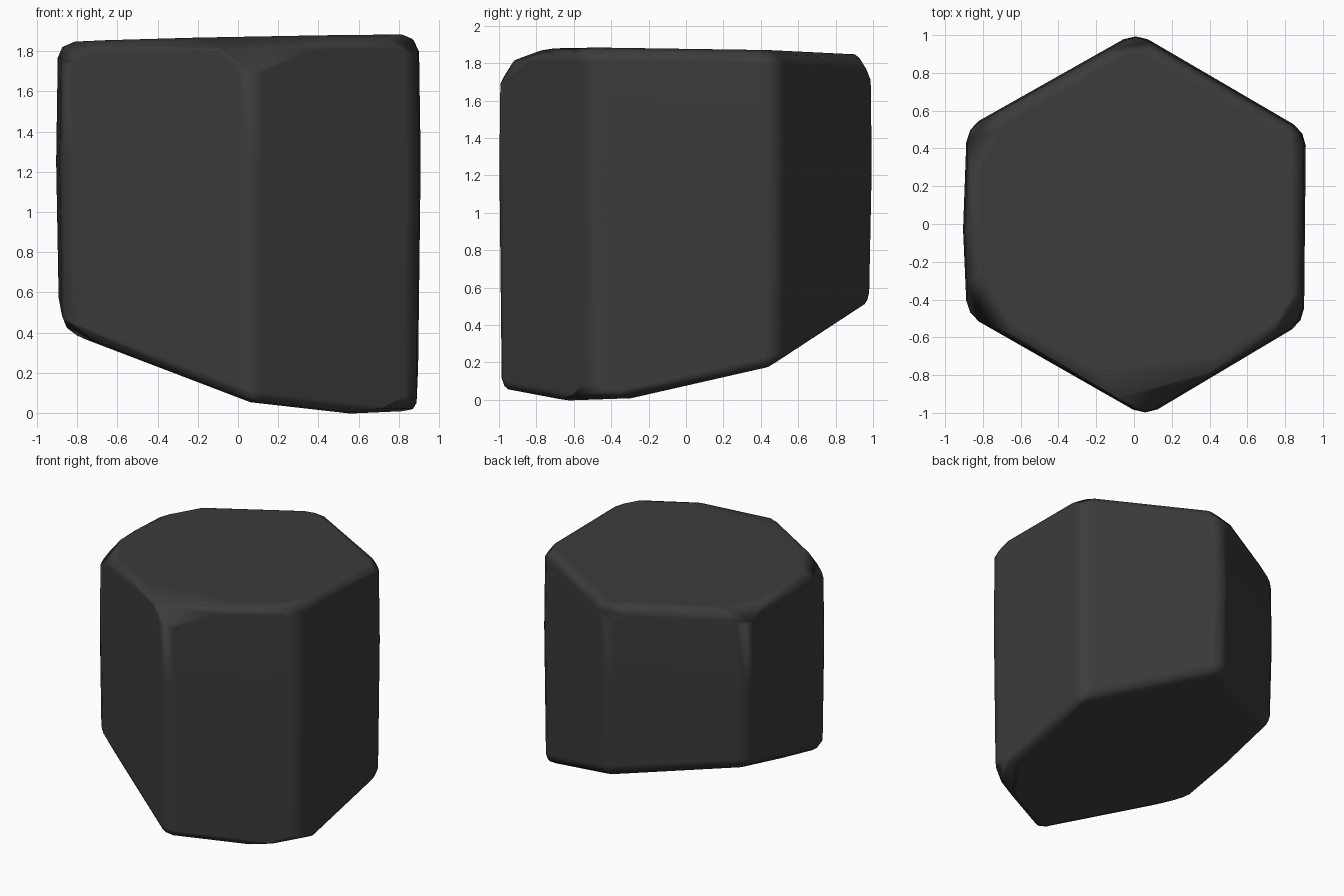
import bpy
import bmesh
import math
from mathutils import Vector

cube = bpy.data.objects.get("Cube")
if cube:
    bpy.data.objects.remove(cube, do_unlink=True)

# Dark stone colour
stone = bpy.data.materials.new("dark basalt")
stone.use_nodes = True
colour = (0.044, 0.044, 0.044, 1)
stone.diffuse_color = colour
bsdf = stone.node_tree.nodes["Principled BSDF"]
bsdf.inputs["Base Color"].default_value = colour
bsdf.inputs["Roughness"].default_value = 0.9

# Plan of the column: six corners, plus one point on the bulging right side
plan = [(0.06, -1.02), (0.9, -0.52), (0.91, 0.49), (0.01, 1.015),
        (-0.885, 0.51), (-0.905, -0.03), (-0.885, -0.48)]


def broken_base(x, y):
    return 0.28 - 0.25 * x + 0.23 * y


def top_surface(x, y):
    return 1.86 + 0.02 * x - 0.015 * y


def waist(x, y):
    return 1.25


bm = bmesh.new()
rings = []
for level, scale in ((broken_base, 0.985), (waist, 1.0), (top_surface, 0.99)):
    ring = []
    for x, y in plan:
        x, y = x * scale, y * scale
        ring.append(bm.verts.new((x, y, level(x, y))))
    rings.append(ring)

# Sides and ends
count = len(plan)
for low, high in zip(rings, rings[1:]):
    for i in range(count):
        j = (i + 1) % count
        bm.faces.new((low[i], low[j], high[j], high[i]))
bm.faces.new(reversed(rings[0]))
bm.faces.new(rings[-1])

# Rounded edges
bm.normal_update()
sharp = [e for e in bm.edges if e.calc_face_angle() > math.radians(25)]
bmesh.ops.bevel(bm, geom=sharp, offset=0.075, offset_type="OFFSET", segments=2,
                profile=0.5, affect="EDGES", clamp_overlap=True)


def chip(corner, depth, steepness, twist=0, bottom=False):
    """Slice one worn corner off the top or the base."""
    x, y = plan[corner]
    sign = -1 if bottom else 1
    level = broken_base if bottom else top_surface
    angle = math.atan2(y, x) + twist
    normal = Vector((math.cos(angle) * steepness, math.sin(angle) * steepness, sign))
    point = Vector((x, y, level(x, y) - sign * depth))
    geom = bm.verts[:] + bm.edges[:] + bm.faces[:]
    result = bmesh.ops.bisect_plane(bm, geom=geom, plane_co=point,
                                    plane_no=normal.normalized(), clear_outer=True)
    edges = [e for e in result["geom_cut"] if isinstance(e, bmesh.types.BMEdge)]
    bmesh.ops.contextual_create(bm, geom=edges)


# Worn top corners
chip(0, 0.22, 1.2, 0.15)
chip(0, 0.1, 0.35)
chip(1, 0.13, 1.0)
chip(2, 0.11, 1.0)
chip(3, 0.18, 1.6, 0.2)
chip(4, 0.13, 0.8)
chip(6, 0.14, 0.8)
# Worn base corners
chip(1, 0.11, 0.2, bottom=True)
chip(1, 0.2, 1.0, bottom=True)
chip(6, 0.1, 1.0, bottom=True)

bmesh.ops.recalc_face_normals(bm, faces=bm.faces)
mesh = bpy.data.meshes.new("stone_column")
bm.to_mesh(mesh)
bm.free()
mesh.materials.append(stone)
mesh.shade_smooth()
column = bpy.data.objects.new("stone_column", mesh)
bpy.context.collection.objects.link(column)

# Soft shading over flat-looking faces
weighted = column.modifiers.new("face normals", "WEIGHTED_NORMAL")
weighted.weight = 80
